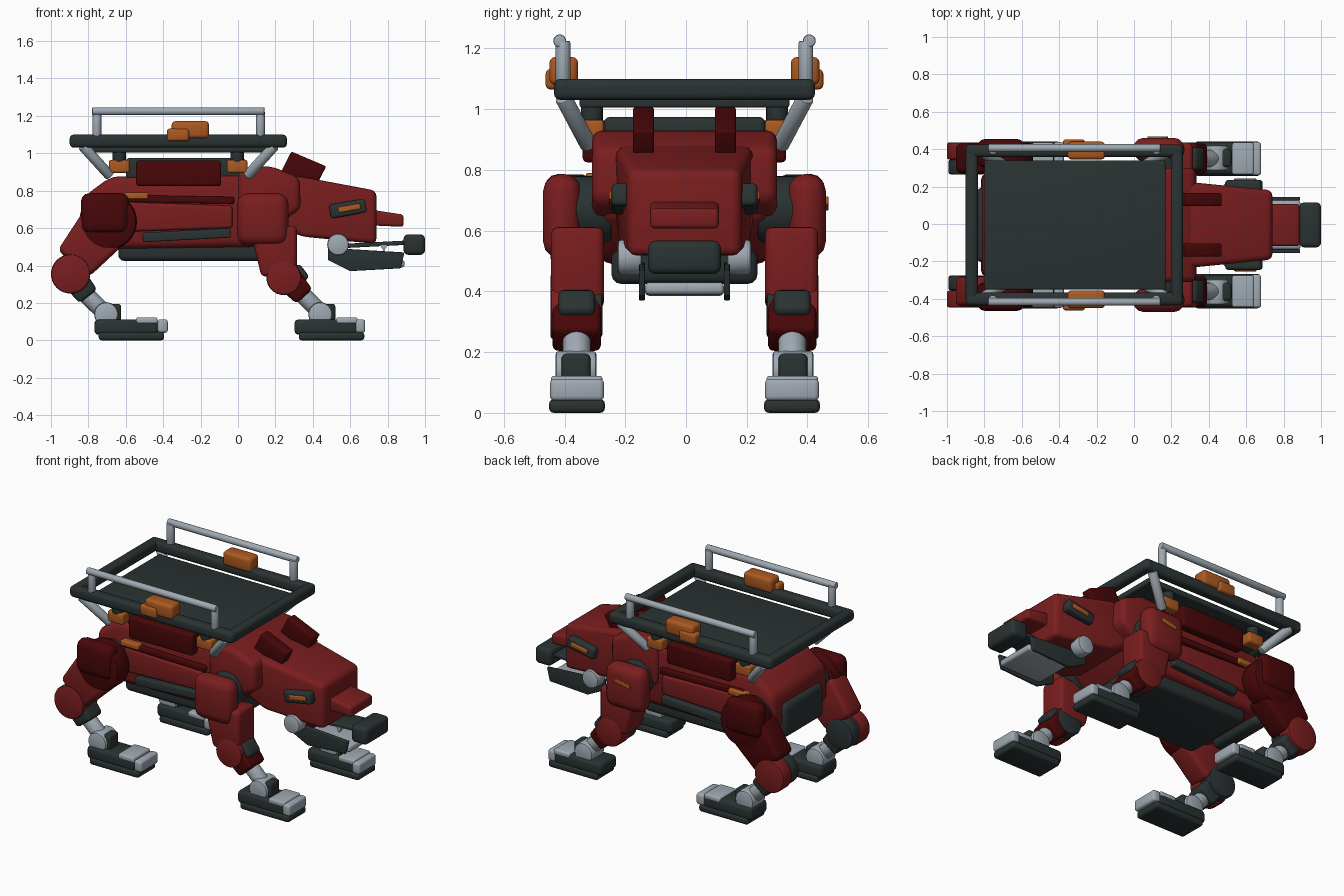
import bpy, bmesh, math
from mathutils import Vector, Matrix


def material(name, col):
    m = bpy.data.materials.new(name)
    m.diffuse_color = (*col, 1)
    return m


RED = material("red_armour", (0.195, 0.0125, 0.013))
DARK_RED = material("dark_red_armour", (0.064, 0.002, 0.0025))
DARK = material("charcoal", (0.023, 0.032, 0.032))
SILVER = material("silver", (0.35, 0.40, 0.45))
ORANGE = material("orange", (0.41, 0.10, 0.015))
Y_SHIFT = -0.005


def finish(bm, name, mat, bevel=0, edges=None, segs=3):
    """Bevel the mesh, add it to the scene and shade it."""
    bmesh.ops.recalc_face_normals(bm, faces=bm.faces)
    if bevel:
        bmesh.ops.bevel(bm, geom=edges or bm.edges[:], offset=bevel, segments=segs,
                        profile=0.5, affect='EDGES', clamp_overlap=True)
    bmesh.ops.translate(bm, vec=(0, Y_SHIFT, 0), verts=bm.verts)
    me = bpy.data.meshes.new(name)
    bm.to_mesh(me)
    bm.free()
    me.materials.append(mat)
    ob = bpy.data.objects.new(name, me)
    bpy.context.collection.objects.link(ob)
    bpy.ops.object.select_all(action='DESELECT')
    ob.select_set(True)
    bpy.context.view_layer.objects.active = ob
    bpy.ops.object.shade_smooth_by_angle(angle=math.radians(40))


def profile(name, mat, pts, y0, y1, bevel=0.015, both=False, taper=None):
    """Extrude an x-z outline from y0 to y1, optionally on both sides."""
    for s in ((1, -1) if both else (1,)):
        bm = bmesh.new()
        a = [bm.verts.new((x, s * y0, z)) for x, z in pts]
        b = [bm.verts.new((x, s * y1, z)) for x, z in pts]
        bm.faces.new(a)
        bm.faces.new(b[::-1])
        for i in range(len(pts)):
            j = (i + 1) % len(pts)
            bm.faces.new((a[i], a[j], b[j], b[i]))
        if taper:
            for v in bm.verts:
                v.co.y *= taper(v.co.x)
        finish(bm, name, mat, bevel)


def box(name, mat, x0, x1, y0, y1, z0, z1, bevel=0.015, both=False, tilt=0):
    """Rounded box; tilt in degrees turns it in the x-z plane."""
    cx, cz, t = (x0 + x1) / 2, (z0 + z1) / 2, math.radians(tilt)
    pts = [(x0, z0), (x1, z0), (x1, z1), (x0, z1)]
    pts = [(cx + (x - cx) * math.cos(t) - (z - cz) * math.sin(t),
            cz + (x - cx) * math.sin(t) + (z - cz) * math.cos(t)) for x, z in pts]
    profile(name, mat, pts, y0, y1, bevel, both)


def limb(name, mat, p, q, w0, w1, y0, y1, bevel=0.02, both=True):
    """Tapered segment between two x-z points."""
    p, q = Vector(p), Vector(q)
    d = (q - p).normalized()
    n = Vector((-d.y, d.x))
    pts = [p - n * w0 / 2, q - n * w1 / 2, q + n * w1 / 2, p + n * w0 / 2]
    profile(name, mat, [tuple(v) for v in pts], y0, y1, bevel, both)


def rod(name, mat, p, q, r, bevel=0.006, both=True, n=24):
    """Cylinder between two points, on both sides."""
    for s in ((1, -1) if both else (1,)):
        a, b = Vector((p[0], s * p[1], p[2])), Vector((q[0], s * q[1], q[2]))
        bm = bmesh.new()
        rot = (b - a).to_track_quat('Z', 'Y').to_matrix().to_4x4()
        bmesh.ops.create_cone(bm, cap_ends=True, segments=n, radius1=r, radius2=r,
                              depth=(b - a).length,
                              matrix=Matrix.Translation((a + b) / 2) @ rot)
        rim = {e for f in bm.faces if len(f.verts) > 4 for e in f.edges}
        finish(bm, name, mat, bevel, list(rim), 2)


def disc(name, mat, x, z, r, y0, y1, bevel=0.012):
    rod(name, mat, (x, y0, z), (x, y1, z), r, bevel, True, 32)


# Torso, chest, belly and rear cover
profile("torso", RED, [(-0.81, 0.78), (-0.68, 0.875), (-0.1, 0.89), (0.2, 0.89), (0.28, 0.66),
                       (0.1, 0.5), (-0.66, 0.49), (-0.82, 0.56)], -0.28, 0.28, 0.04)
profile("chest", RED, [(0.0, 0.9), (0.06, 0.93), (0.18, 0.93), (0.33, 0.87), (0.335, 0.7),
                       (0.24, 0.64), (0.0, 0.64)], -0.305, 0.305, 0.035)
box("belly", DARK, -0.64, 0.14, -0.24, 0.24, 0.425, 0.56, 0.03)
box("rear_cover", DARK, -0.845, -0.74, -0.2, 0.2, 0.485, 0.705, 0.035)
profile("side_panel", RED, [(-0.62, 0.58), (-0.03, 0.6), (-0.03, 0.72), (-0.6, 0.74)],
        0.25, 0.30, 0.015, True)
box("side_stripe", DARK_RED, -0.62, -0.02, 0.26, 0.305, 0.735, 0.772, 0.008, True, -1)
box("side_bar", DARK, -0.51, -0.04, 0.27, 0.32, 0.537, 0.588, 0.008, True, 3)
box("right_side_lamp", ORANGE, -0.61, -0.48, -0.325, -0.27, 0.755, 0.79, 0.008)
box("left_side_lamp", ORANGE, -0.65, -0.52, 0.27, 0.325, 0.74, 0.775, 0.008)

# Load carried on the back
box("back_pad", DARK, -0.60, 0.04, -0.265, 0.265, 0.86, 0.975, 0.02)
box("saddle_bag", DARK_RED, -0.545, -0.09, 0.22, 0.335, 0.825, 0.962, 0.015, True)
for x in (-0.63, 0.0):
    box("mount_block", ORANGE, x - 0.06, x + 0.05, 0.265, 0.34, 0.895, 0.965, 0.012, True)
    rod("mount_post", DARK, (x - 0.005, 0.305, 0.95), (x - 0.005, 0.305, 1.03), 0.036)
rod("rear_strut", SILVER, (-0.83, 0.40, 1.04), (-0.685, 0.315, 0.88), 0.028)
rod("front_strut", SILVER, (0.195, 0.40, 1.04), (0.05, 0.315, 0.88), 0.028)

# Tray with raised frame
box("tray_panel", DARK, -0.80, 0.168, -0.345, 0.345, 1.005, 1.04, 0.008)
box("tray_side_bar", DARK, -0.90, 0.262, 0.362, 0.43, 1.03, 1.10, 0.022, True)
for x in (-0.90, 0.197):
    box("tray_end_bar", DARK, x, x + 0.065, -0.43, 0.43, 1.03, 1.10, 0.022)
for x in (-0.755, 0.12):
    rod("rail_post", SILVER, (x, 0.40, 1.08), (x, 0.40, 1.225), 0.024)
rod("hand_rail", SILVER, (-0.78, 0.411, 1.225), (0.142, 0.411, 1.225), 0.021)
box("tray_latch", ORANGE, -0.355, -0.155, 0.35, 0.445, 1.08, 1.172, 0.02, True)
box("latch_clip", ORANGE, -0.38, -0.262, 0.39, 0.457, 1.065, 1.132, 0.015, True)

# Head, brow plate and ears
profile("head", RED, [(0.2, 0.89), (0.34, 0.875), (0.74, 0.80), (0.74, 0.515), (0.34, 0.555),
                      (0.2, 0.62)], -1, 1, 0.03,
        taper=lambda x: 0.225 - 0.04 * max(0, x - 0.34) / 0.4)
profile("snout_plate", RED, [(0.70, 0.70), (0.885, 0.672), (0.885, 0.607), (0.70, 0.615)],
        -0.113, 0.113, 0.015)
profile("ear", DARK_RED, [(0.22, 0.88), (0.285, 1.01), (0.472, 0.93), (0.425, 0.84)],
        0.1, 0.17, 0.01, True)
box("eye_socket", DARK, 0.49, 0.685, 0.18, 0.24, 0.667, 0.742, 0.015, True, 10)
box("eye", ORANGE, 0.535, 0.655, 0.225, 0.248, 0.692, 0.722, 0.006, True, 10)

# Lower jaw and nose block
disc("jaw_pivot", SILVER, 0.535, 0.512, 0.058, 0.14, 0.22)
profile("jaw_side", DARK, [(0.48, 0.495), (0.89, 0.47), (0.87, 0.385), (0.60, 0.37), (0.48, 0.43)],
        0.13, 0.15, 0.005, True)
profile("jaw_floor", SILVER, [(0.56, 0.43), (0.89, 0.43), (0.89, 0.39), (0.6, 0.385)],
        -0.13, 0.13, 0.014)
box("nose_link", DARK, 0.56, 0.91, -0.08, 0.08, 0.502, 0.525, 0.006, tilt=3)
box("nose_block", DARK, 0.885, 1.0, -0.12, 0.12, 0.457, 0.567, 0.025)
profile("tooth", SILVER, [(0.76, 0.51), (0.80, 0.51), (0.78, 0.475)], 0.06, 0.085, 0, True)

# Front legs
disc("shoulder_joint", DARK, 0.14, 0.67, 0.11, 0.24, 0.37)
box("shoulder", RED, -0.005, 0.27, 0.34, 0.466, 0.507, 0.787, 0.058, True)
limb("front_upper_leg", RED, (0.19, 0.60), (0.22, 0.35), 0.25, 0.19, 0.265, 0.44, 0.025)
disc("front_knee", RED, 0.245, 0.335, 0.093, 0.345, 0.442)
disc("front_knee_inner", DARK, 0.245, 0.335, 0.088, 0.27, 0.345)
limb("front_shin_guard", DARK_RED, (0.25, 0.35), (0.355, 0.235), 0.15, 0.115, 0.275, 0.435)
limb("front_shin_pad", DARK, (0.30, 0.39), (0.36, 0.32), 0.07, 0.06, 0.295, 0.415)
rod("front_shank", SILVER, (0.30, 0.355, 0.29), (0.44, 0.355, 0.15), 0.046)
box("shoulder_mark", ORANGE, 0.072, 0.182, 0.462, 0.474, 0.676, 0.702, 0.004, tilt=12)

# Rear legs; the thigh armour is a darker shade on the +y side
disc("hip_joint", DARK, -0.69, 0.65, 0.11, 0.24, 0.36)
disc("hip_disc", DARK_RED, -0.69, 0.635, 0.15, 0.31, 0.442, 0.025)
box("hip_cover", DARK_RED, -0.84, -0.582, 0.36, 0.46, 0.57, 0.787, 0.045, True)
limb("left_thigh", DARK_RED, (-0.72, 0.60), (-0.88, 0.41), 0.28, 0.22, 0.275, 0.435, 0.03, False)
limb("right_thigh", RED, (-0.72, 0.60), (-0.88, 0.41), 0.28, 0.22, -0.435, -0.275, 0.03, False)
disc("rear_knee", RED, -0.895, 0.355, 0.105, 0.35, 0.442)
disc("rear_knee_inner", DARK, -0.895, 0.355, 0.097, 0.27, 0.35)
limb("rear_shin", DARK, (-0.89, 0.35), (-0.80, 0.235), 0.14, 0.12, 0.285, 0.425)
rod("rear_shank", SILVER, (-0.85, 0.355, 0.28), (-0.705, 0.355, 0.14), 0.046)

# Ankles and feet, front and rear
for part, x, ax, toe in (("front", 0.44, 0.44, 0), ("rear", -0.63, -0.705, 0.015)):
    disc(part + "_ankle", SILVER, ax, 0.14, 0.064, 0.29, 0.425)
    box(part + "_ankle_block", DARK, ax - 0.03, ax + 0.08, 0.31, 0.405, 0.1, 0.195, 0.015, True)
    box(part + "_sole", DARK, x - 0.115, x + 0.235, 0.262, 0.446, 0.0, 0.045, 0.016, True)
    box(part + "_foot", DARK, x - 0.138, x + 0.205, 0.27, 0.44, 0.03, 0.112, 0.022, True)
    box(part + "_instep", SILVER, x + 0.085, x + 0.2, 0.27, 0.44, 0.088, 0.122, 0.01, True)
    box(part + "_toe", SILVER, x + 0.185 + toe, x + 0.24 + toe, 0.265, 0.443, 0.04, 0.112, 0.015, True)
